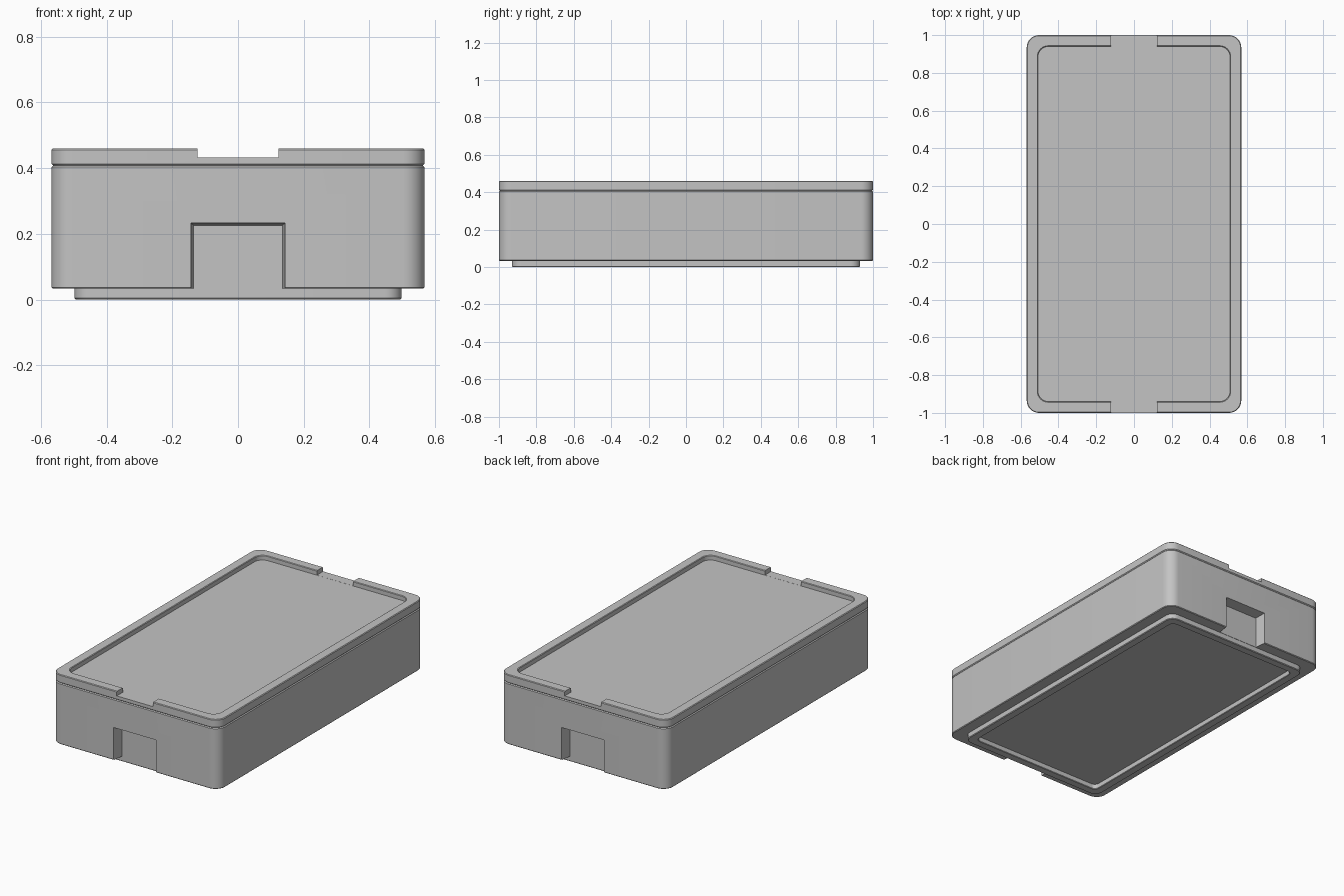
import bpy, bmesh
from math import cos, sin, pi

HALF_X, HALF_Y = 0.568, 1.0
SEAM = 0.408

cube = bpy.data.objects.get("Cube")
if cube:
    bpy.data.objects.remove(cube, do_unlink=True)

grey = bpy.data.materials.new("light grey plastic")
grey.use_nodes = True
colour = (0.55, 0.55, 0.55, 1)
grey.diffuse_color = colour
grey.node_tree.nodes["Principled BSDF"].inputs["Base Color"].default_value = colour


def finish(name, bm):
    bmesh.ops.recalc_face_normals(bm, faces=bm.faces[:])
    mesh = bpy.data.meshes.new(name)
    bm.to_mesh(mesh)
    bm.free()
    mesh.materials.append(grey)
    obj = bpy.data.objects.new(name, mesh)
    bpy.context.collection.objects.link(obj)
    return obj


def rounded_outline(inset, radius, steps=8):
    points = []
    for corner, (sx, sy) in enumerate([(1, 1), (-1, 1), (-1, -1), (1, -1)]):
        for i in range(steps + 1):
            a = (corner + i / steps) * pi / 2
            points.append((sx * (HALF_X - inset - radius) + radius * cos(a),
                           sy * (HALF_Y - inset - radius) + radius * sin(a)))
    return points


def loft(name, sections):
    """Skin rounded rectangles given as (inset, z, corner radius)."""
    bm = bmesh.new()
    rings = [[bm.verts.new((x, y, z)) for x, y in rounded_outline(inset, radius)]
             for inset, z, radius in sections]
    for low, high in zip(rings, rings[1:]):
        for i in range(len(low)):
            j = (i + 1) % len(low)
            bm.faces.new((low[i], low[j], high[j], high[i]))
    bm.faces.new(rings[0])
    bm.faces.new(rings[-1])
    return finish(name, bm)


def hull(name, points):
    bm = bmesh.new()
    for p in points:
        bm.verts.new(p)
    bmesh.ops.convex_hull(bm, input=bm.verts[:])
    return finish(name, bm)


def cut(obj, cutter):
    mod = obj.modifiers.new("cut", 'BOOLEAN')
    mod.operation = 'DIFFERENCE'
    mod.solver = 'EXACT'
    mod.object = cutter
    bpy.context.view_layer.objects.active = obj
    bpy.ops.object.modifier_apply(modifier=mod.name)
    bpy.data.objects.remove(cutter, do_unlink=True)


# Box body with a raised foot rim around a recessed base
body = loft("box_body", [
    (0.120, 0.030, 0.03), (0.120, 0.003, 0.03), (0.117, 0.0, 0.033),
    (0.074, 0.0, 0.046), (0.070, 0.004, 0.05), (0.070, 0.033, 0.05),
    (0.004, 0.033, 0.061), (0.0, 0.037, 0.065),
    (0.0, SEAM - 0.005, 0.065), (0.005, SEAM, 0.06)])

# Tapered hand notches at both ends
for side in (-1, 1):
    cut(body, hull("notch_cutter", [
        (sx * half, side * y, z)
        for y, half, top in ((0.932, 0.135, 0.226), (1.05, 0.15, 0.238))
        for z in (-0.05, top) for sx in (-1, 1)]))

# Lid with a raised rim around a flat panel
lid = loft("lid", [
    (0.005, SEAM, 0.06), (0.0, SEAM + 0.005, 0.065),
    (0.0, 0.456, 0.065), (0.004, 0.46, 0.061),
    (0.056, 0.46, 0.058), (0.060, 0.457, 0.054), (0.060, 0.432, 0.054)])

# Gaps through the rim at both ends
cut(lid, hull("gap_cutter", [
    (x, y, z) for x in (-0.123, 0.123) for y in (-1.1, 1.1) for z in (0.4325, 0.6)]))

# Smooth rounded corners, crisp edges
bpy.ops.object.select_all(action='DESELECT')
for obj in (body, lid):
    obj.select_set(True)
bpy.context.view_layer.objects.active = body
bpy.ops.object.shade_smooth_by_angle(angle=pi / 6)
